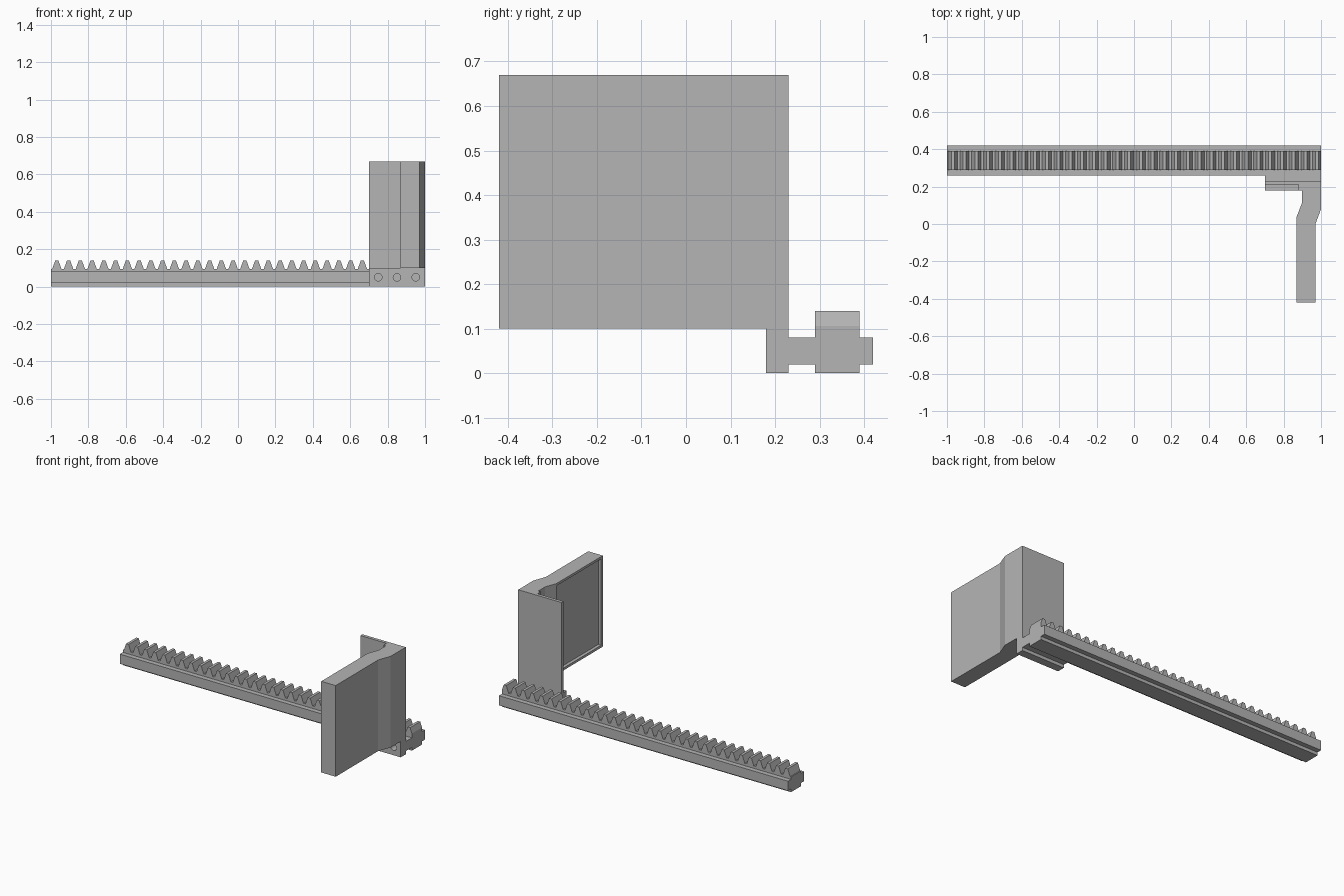
import bpy, bmesh, math
from mathutils import Vector

cube = bpy.data.objects.get("Cube")
if cube:
    bpy.data.objects.remove(cube, do_unlink=True)

grey = bpy.data.materials.new("plain_grey")
grey.use_nodes = True
colour = (0.46, 0.46, 0.46, 1)
grey.diffuse_color = colour
grey.node_tree.nodes["Principled BSDF"].inputs["Base Color"].default_value = colour


def finish(name, bm):
    bmesh.ops.recalc_face_normals(bm, faces=bm.faces)
    mesh = bpy.data.meshes.new(name)
    bm.to_mesh(mesh)
    bm.free()
    mesh.materials.append(grey)
    obj = bpy.data.objects.new(name, mesh)
    bpy.context.collection.objects.link(obj)
    return obj


def extrude(name, points, direction):
    """Solid from a flat outline pushed along a direction."""
    bm = bmesh.new()
    face = bm.faces.new([bm.verts.new(p) for p in points])
    moved = bmesh.ops.extrude_face_region(bm, geom=[face], use_keep_orig=True)["geom"]
    bmesh.ops.translate(bm, vec=Vector(direction),
                        verts=[v for v in moved if isinstance(v, bmesh.types.BMVert)])
    return finish(name, bm)


def box(name, x0, x1, y0, y1, z0, z1):
    outline = [(x0, y0, z0), (x1, y0, z0), (x1, y1, z0), (x0, y1, z0)]
    return extrude(name, outline, (0, 0, z1 - z0))


def cut(obj, cutter):
    cutter.hide_render = True
    mod = obj.modifiers.new("cut", "BOOLEAN")
    mod.operation = "DIFFERENCE"
    mod.solver = "EXACT"
    mod.object = cutter
    bpy.context.view_layer.objects.active = obj
    bpy.ops.object.modifier_apply(modifier=mod.name)
    bpy.data.objects.remove(cutter, do_unlink=True)


# Toothed rack: one side profile with straight-flanked gear teeth
module = 0.02
pitch = math.pi * module
root, tip = 0.095, 0.14
slope = math.tan(math.radians(20))
half_root = pitch / 4 + 1.25 * module * slope
half_tip = pitch / 4 - module * slope
profile = [(-1, 0), (-1, root)]
for i in range(31):
    c = -1 + pitch * (i + 0.5)
    profile += [(c - half_root, root), (c - half_tip, tip),
                (c + half_tip, tip), (c + half_root, root)]
# last tooth is trimmed by the end of the bar
c = -1 + pitch * 31.5
end_z = root + (c + half_root - 1) / (half_root - half_tip) * (tip - root)
profile += [(c - half_root, root), (c - half_tip, tip), (c + half_tip, tip),
            (1, end_z), (1, 0)]
extrude("toothed_rack", [(x, 0.29, z) for x, z in profile], (0, 0.1, 0))

# Guide rails along both sides, and the web joining the bracket
box("front_rail", -1, 1, 0.26, 0.29, 0.02, 0.08)
box("back_rail", -1, 1, 0.39, 0.42, 0.02, 0.08)
box("bracket_web", 0.7, 1, 0.23, 0.26, 0.02, 0.08)

# Mounting block with three blind screw holes
block = box("mounting_block", 0.7, 1, 0.18, 0.23, 0, 0.1)
for x in (0.75, 0.85, 0.95):
    ring = [(x + 0.02 * math.cos(a), 0.15, 0.05 + 0.02 * math.sin(a))
            for a in (math.tau * k / 24 for k in range(24))]
    cut(block, extrude("hole_cutter", ring, (0, 0.075, 0)))

# Upright wall with cranked arm
outline = [(0.7, 0.23), (1, 0.23), (1, 0.08), (0.97, 0), (0.97, -0.42),
           (0.87, -0.42), (0.87, 0.04), (0.897, 0.11), (0.897, 0.18),
           (0.88, 0.18), (0.88, 0.21), (0.7, 0.21)]
arm = extrude("cranked_panel", [(x, y, 0.1) for x, y in outline], (0, 0, 0.57))

# Shallow recess on the inner face of the panel
cut(arm, box("recess_cutter", 0.8, 0.89, -0.405, 0.03, 0.115, 0.655))
